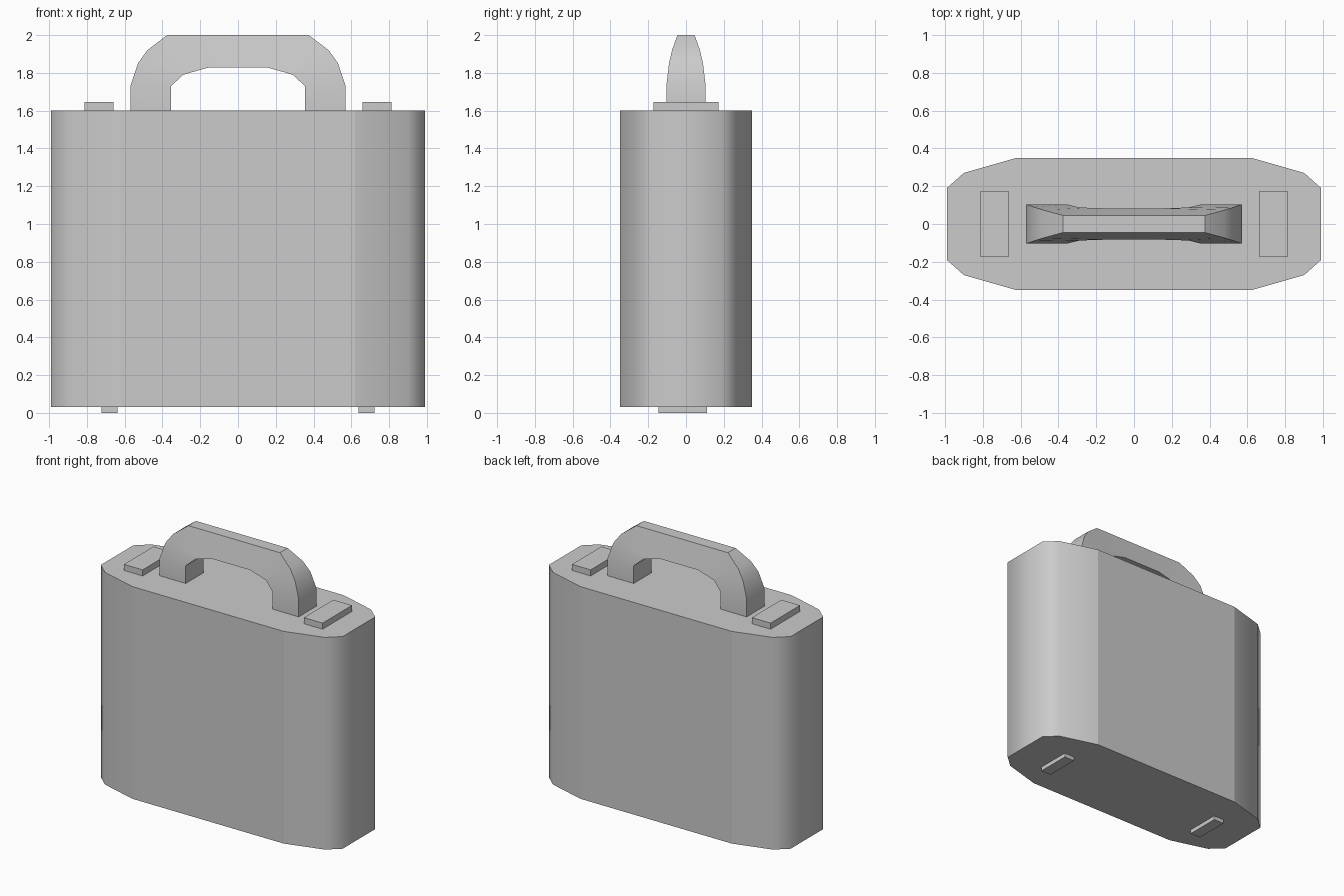
import bpy, bmesh, math

if "Cube" in bpy.data.objects:
    bpy.data.objects.remove(bpy.data.objects["Cube"])


def finish(bm, name, sharp):
    """Write the bmesh to an object, smooth except where sharp(edge) is true."""
    bmesh.ops.recalc_face_normals(bm, faces=bm.faces)
    for f in bm.faces:
        f.smooth = True
    for e in bm.edges:
        e.smooth = not sharp(e)
    mesh = bpy.data.meshes.new(name)
    bm.to_mesh(mesh)
    bm.free()
    obj = bpy.data.objects.new(name, mesh)
    bpy.context.collection.objects.link(obj)
    return obj


def box(name, x, y, z):
    """Box from (min, max) ranges."""
    bm = bmesh.new()
    bmesh.ops.create_cube(bm, size=1)
    for v in bm.verts:
        for i, (lo, hi) in enumerate((x, y, z)):
            v.co[i] = hi if v.co[i] > 0 else lo
    return finish(bm, name, lambda e: True)


# Case body: chamfered outline extruded upward, rounded ends
quarter = [(0.99, 0.19), (0.90, 0.27), (0.62, 0.35)]
half = quarter + [(-x, y) for x, y in reversed(quarter)]
outline = half + [(-x, -y) for x, y in half]
bm = bmesh.new()
base = bm.faces.new([bm.verts.new((x, y, 0.03)) for x, y in outline])
top = bmesh.ops.extrude_face_region(bm, geom=[base], use_keep_orig=True)
bmesh.ops.translate(bm, vec=(0, 0, 1.57),
                    verts=[g for g in top["geom"] if isinstance(g, bmesh.types.BMVert)])


def body_sharp(e):
    a, b = (v.co for v in e.verts)
    horizontal = abs(a.z - b.z) < 0.01
    return horizontal or abs(abs(a.x) - 0.62) < 0.01


finish(bm, "case_body", body_sharp)

# Handle: loft of sections, each outer (x, z, half width) and inner (x, z, half width)
right = [
    ((0.57, 1.60, 0.104), (0.355, 1.60, 0.104)),
    ((0.57, 1.73, 0.104), (0.355, 1.73, 0.104)),
    ((0.53, 1.85, 0.090), (0.29, 1.79, 0.088)),
    ((0.48, 1.92, 0.074), (0.157, 1.828, 0.083)),
    ((0.375, 2.00, 0.045), (0.157, 1.828, 0.083)),
]
right[3] = (right[3][0], (0.25, 1.802, 0.086))
left = [tuple((-x, z, w) for x, z, w in s) for s in reversed(right)]
bm = bmesh.new()
rings = []
for (xo, zo, wo), (xi, zi, wi) in right + left:
    rings.append([bm.verts.new(c) for c in
                  ((xo, -wo, zo), (xo, wo, zo), (xi, wi, zi), (xi, -wi, zi))])
for a, b in zip(rings, rings[1:]):
    for i in range(4):
        j = (i + 1) % 4
        bm.faces.new((a[i], a[j], b[j], b[i]))
bm.faces.new(rings[0])
bm.faces.new(rings[-1])
finish(bm, "handle",
       lambda e: e.calc_face_angle(0) > math.radians(35))

# Latch blocks on top and feet below, one of each per side
for side, s in (("left", -1), ("right", 1)):
    box(f"latch_{side}", sorted((s * 0.66, s * 0.813)), (-0.172, 0.172), (1.60, 1.645))
    box(f"foot_{side}", sorted((s * 0.638, s * 0.722)), (-0.145, 0.11), (0.0, 0.03))
